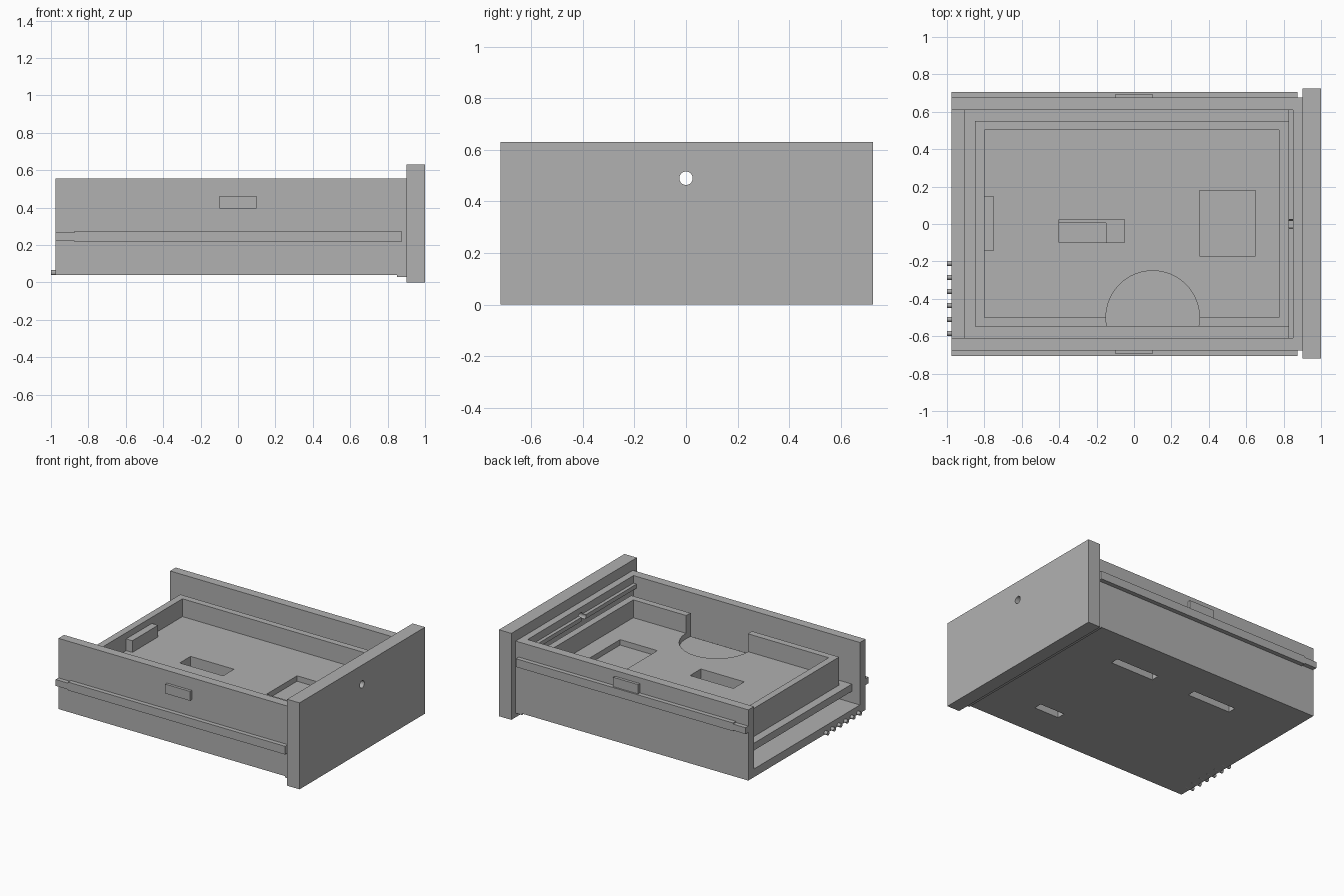
import bpy
import math
from mathutils import Vector

if "Cube" in bpy.data.objects:
    bpy.data.objects.remove(bpy.data.objects["Cube"])

grey = bpy.data.materials.new("plain grey")
grey.use_nodes = True
grey.diffuse_color = (0.44, 0.44, 0.44, 1)
grey.node_tree.nodes["Principled BSDF"].inputs["Base Color"].default_value = (0.44, 0.44, 0.44, 1)


def box(name, x, y, z):
    """Box spanning the given (low, high) pairs."""
    bpy.ops.mesh.primitive_cube_add(size=1)
    ob = bpy.context.object
    ob.name = name
    lo, hi = Vector((x[0], y[0], z[0])), Vector((x[1], y[1], z[1]))
    for v in ob.data.vertices:
        v.co = Vector(((lo + hi) / 2)[i] + v.co[i] * (hi - lo)[i] for i in range(3))
    ob.data.materials.append(grey)
    return ob


def cylinder(name, loc, radius, depth, sides, along_x=False):
    turn = (0, math.pi / 2, 0) if along_x else (0, 0, 0)
    bpy.ops.mesh.primitive_cylinder_add(vertices=sides, radius=radius, depth=depth,
                                        location=loc, rotation=turn)
    ob = bpy.context.object
    ob.name = name
    ob.data.materials.append(grey)
    return ob


def cut(target, *cutters):
    """Subtract each cutter and remove it afterwards."""
    for c in cutters:
        c.hide_render = True
        mod = target.modifiers.new("cut", "BOOLEAN")
        mod.operation, mod.solver, mod.object = "DIFFERENCE", "EXACT", c
        bpy.context.view_layer.objects.active = target
        bpy.ops.object.modifier_apply(modifier=mod.name)
        bpy.data.objects.remove(c)


def lock_hole():
    return cylinder("lock_cutter", (0.9, 0, 0.49), 0.026, 0.4, 32, True)


# Front panel, inner front wall and ledge, all pierced by the lock hole
panel = box("front_panel", (0.9, 1), (-0.72, 0.725), (0, 0.63))
wall = box("inner_front_wall", (0.85, 0.9), (-0.61, 0.61), (0.1, 0.555))
ledge = box("front_ledge", (0.825, 0.85), (-0.61, 0.61), (0.47, 0.5))
for part in (panel, wall, ledge):
    cut(part, lock_hole())
box("bottom_lip", (0.85, 0.9), (-0.675, 0.675), (0.03, 0.04))

# Floor with three slots
base = box("floor", (-0.975, 0.9), (-0.61, 0.61), (0.04, 0.1))
for cx, cy, length in ((0.32, 0.39, 0.35), (-0.34, 0.39, 0.35), (0.4, -0.39, 0.2)):
    cut(base, box("slot_cutter", (cx - length / 2, cx + length / 2),
                  (cy - 0.03, cy + 0.03), (0, 0.2)))

# Side walls, each with a runner, a narrower runner tip and a stop block
for name, s, rail, stop in (("right", -1, 0.215, 0.395), ("left", 1, 0.385, 0.445)):
    def span(a, b):
        return tuple(sorted((s * a, s * b)))
    box(name + "_wall", (-0.975, 0.9), span(0.61, 0.675), (0.04, 0.555))
    box(name + "_runner", (-0.875, 0.875), span(0.675, 0.707), (rail, rail + 0.06))
    box(name + "_runner_tip", (-0.975, -0.875), span(0.675, 0.707), (rail + 0.006, rail + 0.052))
    box(name + "_stop", (-0.1, 0.1), span(0.675, 0.695), (stop, stop + 0.068))

# Shelf carrying the tray
shelf = box("shelf", (-0.91, 0.85), (-0.61, 0.61), (0.182, 0.235))
cut(shelf, box("shelf_cutter", (-0.4, -0.15), (-0.1, 0.005), (0.2, 0.3)))

# Tray with hollow, square recess, deep pocket and round finger notch
tray = box("tray", (-0.85, 0.825), (-0.548, 0.55), (0.235, 0.44))
cut(tray,
    box("hollow_cutter", (-0.8, 0.775), (-0.5, 0.503), (0.31, 0.6)),
    box("recess_cutter", (0.35, 0.65), (-0.17, 0.18), (0.27, 0.4)),
    box("pocket_cutter", (-0.4, -0.05), (-0.1, 0.025), (0.2, 0.4)),
    cylinder("notch_cutter", (0.1, -0.5, 0.42), 0.25, 0.3, 64))
box("tray_block", (-0.8, -0.75), (-0.145, 0.15), (0.31, 0.395))

# Row of small pins at the back
for i in range(6):
    cylinder("back_pin", (-0.9625, -0.21 - 0.075 * i, 0.052), 0.0135, 0.075, 12, True)
